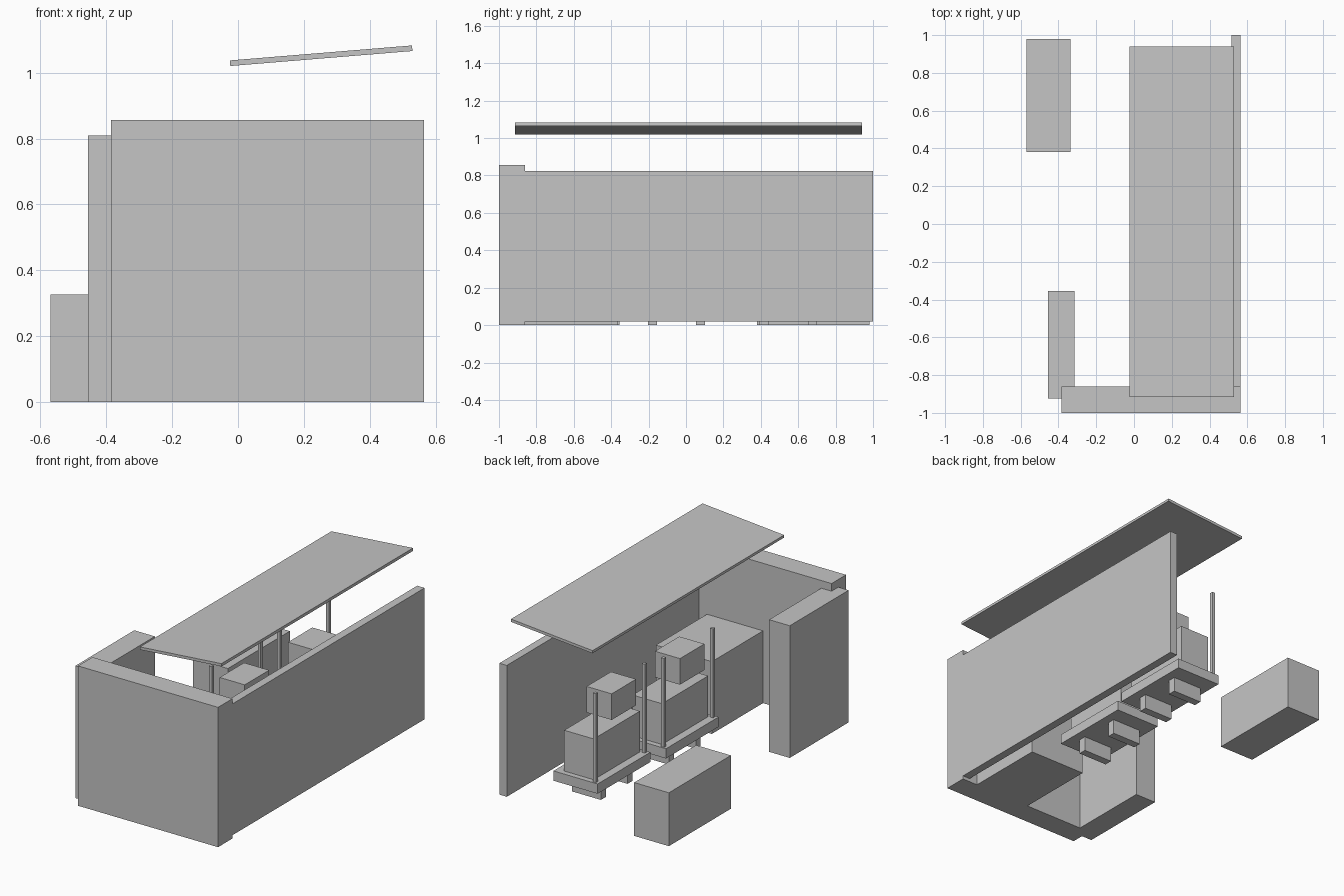
import bpy
import bmesh
import math
from mathutils import Matrix, Vector

cube = bpy.data.objects.get("Cube")
if cube:
    bpy.data.objects.remove(cube, do_unlink=True)

# Single plain grey material
grey = bpy.data.materials.new("plain_grey")
grey.use_nodes = True
color = (0.56, 0.56, 0.56, 1.0)
grey.diffuse_color = color
grey.node_tree.nodes["Principled BSDF"].inputs["Base Color"].default_value = color


def box(name, x, y, z, tilt=0.0):
    """Box from (min, max) ranges, optionally tilted about its own y axis."""
    ranges = (x, y, z)
    center = Vector([(a + b) / 2 for a, b in ranges])
    size = Vector([b - a for a, b in ranges])
    bm = bmesh.new()
    bmesh.ops.create_cube(bm, size=1.0, matrix=Matrix.Diagonal(size).to_4x4())
    mesh = bpy.data.meshes.new(name)
    bm.to_mesh(mesh)
    bm.free()
    mesh.materials.append(grey)
    obj = bpy.data.objects.new(name, mesh)
    obj.location = center
    obj.rotation_euler.y = tilt
    bpy.context.collection.objects.link(obj)
    return obj


# Walls and slanted roof
box("front_wall", (-0.385, 0.565), (-1.0, -0.86), (0, 0.857))
box("side_wall", (0.515, 0.565), (-0.86, 1.0), (0.02, 0.825))
box("roof_panel", (-0.025, 0.53), (-0.915, 0.94), (1.043, 1.06), -math.radians(4.7))

# Free-standing boxes and inner cabinet
box("tall_cabinet", (-0.455, -0.315), (-0.925, -0.355), (0, 0.81))
box("low_crate", (-0.57, -0.335), (0.38, 0.98), (0, 0.327))
box("inner_cabinet", (0.08, 0.46), (-0.86, -0.365), (0, 0.443))


def machine(prefix, cx, cy):
    """Footed slab carrying a body, an upper block and two posts."""
    def part(name, x, y, z):
        box(f"{prefix}_{name}", (cx + x[0], cx + x[1]), (cy + y[0], cy + y[1]), z)

    part("slab", (-0.15, 0.15), (-0.255, 0.255), (0.09, 0.15))
    part("body", (-0.10, 0.10), (-0.225, 0.222), (0.15, 0.40))
    part("upper_block", (-0.10, 0.07), (-0.188, 0.048), (0.45, 0.61))
    for side, label in ((-1, "front"), (1, "back")):
        foot = side * 0.129
        post = side * 0.237
        part(f"{label}_foot", (-0.10, 0.095), (foot - 0.024, foot + 0.024), (0, 0.09))
        part(f"{label}_post", (-0.132, -0.112), (post - 0.01, post + 0.01), (0.15, 0.695))


machine("back_machine", 0.188, 0.546)
machine("front_machine", 0.143, -0.051)
